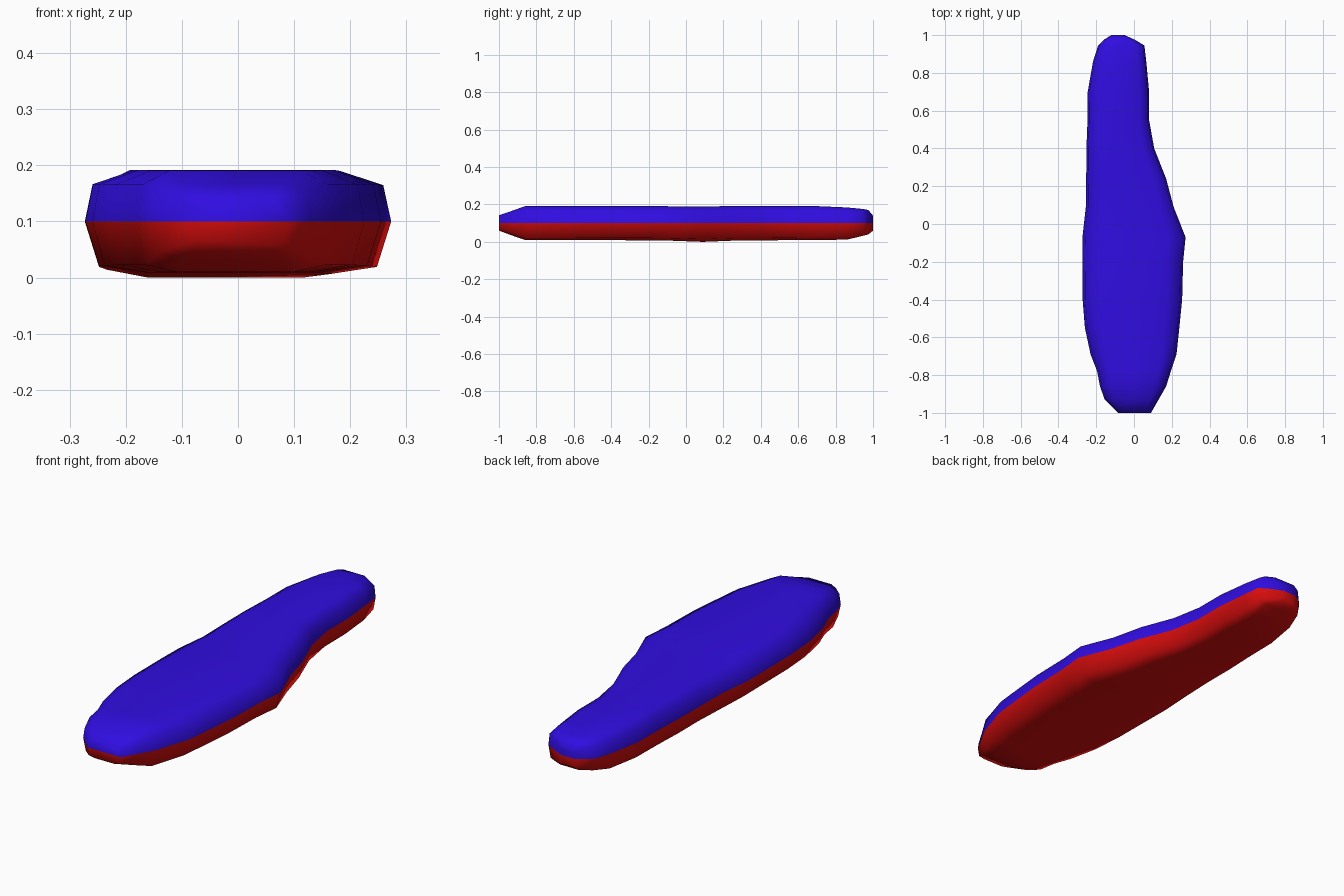
import bpy, bmesh

# Stations along the length: y, left x, right x, top height, bottom depth
STATIONS = [
    (-1.00, -0.085, 0.09, 0.042, 0.040),
    (-0.93, -0.155, 0.13, 0.066, 0.066),
    (-0.86, -0.18, 0.17, 0.091, 0.090),
    (-0.78, -0.195, 0.195, 0.091, 0.090),
    (-0.69, -0.23, 0.225, 0.091, 0.090),
    (-0.55, -0.26, 0.24, 0.092, 0.091),
    (-0.40, -0.272, 0.255, 0.092, 0.091),
    (-0.20, -0.273, 0.26, 0.092, 0.092),
    (-0.07, -0.273, 0.273, 0.090, 0.094),
    (0.09, -0.255, 0.21, 0.088, 0.100),
    (0.24, -0.253, 0.17, 0.092, 0.094),
    (0.40, -0.252, 0.107, 0.092, 0.092),
    (0.55, -0.246, 0.08, 0.091, 0.091),
    (0.70, -0.245, 0.08, 0.091, 0.090),
    (0.86, -0.217, 0.065, 0.084, 0.088),
    (0.945, -0.19, 0.055, 0.076, 0.068),
    (0.975, -0.16, 0.005, 0.070, 0.060),
    (1.00, -0.12, -0.05, 0.040, 0.040),
]
MID = 0.1


def half_shell(name, color, sign, profile):
    """Loft one half of the pad; profile = (inset, height fraction) from rim inwards."""
    bm = bmesh.new()
    rings = []
    for y, xl, xr, top, bottom in STATIONS:
        h = top if sign > 0 else bottom
        k = (xr - xl) / 0.54
        left = [(xl + i * k, f) for i, f in profile]
        right = [(xr - i * k, f) for i, f in reversed(profile)]
        rings.append([bm.verts.new((x, y, MID + sign * h * f))
                      for x, f in left + [((xl + xr) / 2, 1.0)] + right])
    for a, b in zip(rings, rings[1:]):
        for i in range(len(a) - 1):
            bm.faces.new((a[i], a[i + 1], b[i + 1], b[i]))
    # End faces
    for ring in (rings[0], rings[-1]):
        bm.faces.new(ring)
    bmesh.ops.recalc_face_normals(bm, faces=bm.faces)
    if sum(f.normal.z for f in bm.faces) * sign < 0:
        bmesh.ops.reverse_faces(bm, faces=bm.faces)
    for f in bm.faces:
        f.smooth = True
    me = bpy.data.meshes.new(name)
    bm.to_mesh(me)
    bm.free()
    mat = bpy.data.materials.new(name + "_color")
    mat.diffuse_color = color
    me.materials.append(mat)
    ob = bpy.data.objects.new(name, me)
    bpy.context.collection.objects.link(ob)
    return ob


# Blue upper half and red lower half, meeting at the rim
half_shell("upper_sole", (0.03, 0.004, 0.75, 1), 1, [(0, 0), (0.014, 0.72), (0.09, 1)])
half_shell("lower_sole", (0.7, 0.004, 0.004, 1), -1, [(0, 0), (0.025, 0.86), (0.11, 1)])
